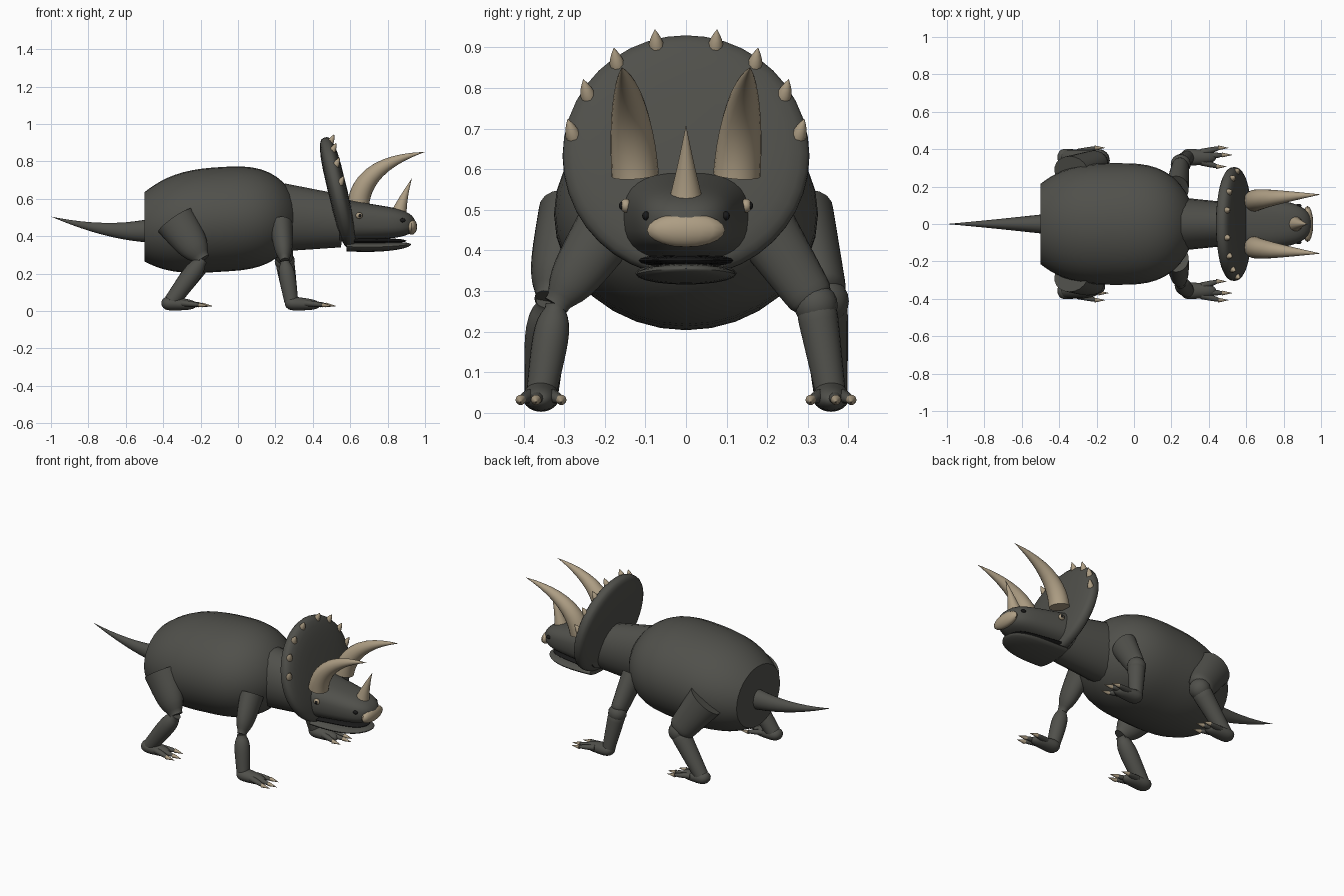
import bpy, bmesh, math
from mathutils import Vector

if "Cube" in bpy.data.objects:
    bpy.data.objects.remove(bpy.data.objects["Cube"])


def material(name, rgb):
    m = bpy.data.materials.new(name)
    m.use_nodes = True
    m.diffuse_color = (*rgb, 1)
    for node in m.node_tree.nodes:
        if node.type == 'BSDF_PRINCIPLED':
            node.inputs["Base Color"].default_value = (*rgb, 1)
    return m


HIDE = material("dark hide", (.08, .08, .07))
HORN = material("tan horn", (.42, .34, .23))
BLACK = material("near black", (.01, .01, .01))
X, Y, Z = Vector((1, 0, 0)), Vector((0, 1, 0)), Vector((0, 0, 1))


def finish(name, bm, mat):
    bmesh.ops.recalc_face_normals(bm, faces=bm.faces)
    mesh = bpy.data.meshes.new(name)
    bm.to_mesh(mesh)
    bm.free()
    mesh.materials.append(mat)
    ob = bpy.data.objects.new(name, mesh)
    bpy.context.collection.objects.link(ob)
    bpy.ops.object.select_all(action='DESELECT')
    ob.select_set(True)
    bpy.context.view_layer.objects.active = ob
    bpy.ops.object.shade_smooth_by_angle(angle=math.radians(40))


def bezier(points, t):
    while len(points) > 1:
        points = [a.lerp(b, t) for a, b in zip(points, points[1:])]
    return points[0]


def signed_power(value, power):
    return math.copysign(abs(value) ** power, value)


def tube(name, path, width, height, shape, mat=HIDE, axis=None, sides=20, steps=14, square=1):
    """Sweep an oval along a Bezier path; shape(t) scales it from start to end."""
    path = [Vector(p) for p in path]
    bm = bmesh.new()
    rings = []
    for i in range(steps + 1):
        t = (1 - math.cos(math.pi * i / steps)) / 2
        centre = bezier(path, t)
        ahead = bezier(path[1:], t) - bezier(path[:-1], t)
        up = (axis or ahead).cross(Y).normalized()
        across = up.cross(axis or ahead).normalized()
        scale = max(shape(t), .01)
        ring = []
        for k in range(sides):
            angle = math.tau * k / sides
            a = signed_power(math.cos(angle), square) * width * scale
            b = signed_power(math.sin(angle), square) * height * scale
            ring.append(bm.verts.new(centre + across * a + up * b))
        rings.append(ring)
    for low, high in zip(rings, rings[1:]):
        for k in range(sides):
            bm.faces.new((low[k - 1], low[k], high[k], high[k - 1]))
    bm.faces.new(rings[0])
    bm.faces.new(rings[-1])
    finish(name, bm, mat)


def ball(name, centre, size, mat):
    bm = bmesh.new()
    bmesh.ops.create_uvsphere(bm, u_segments=16, v_segments=10, radius=1)
    bmesh.ops.scale(bm, vec=size, verts=bm.verts)
    bmesh.ops.translate(bm, vec=centre, verts=bm.verts)
    finish(name, bm, mat)


# Shape rules along a tube
def cone(t):
    return 1 - t


def horn_taper(t):
    return 1 - t ** 1.8


def barrel(t):
    back, front = max(1 - 2 * t, 0), max(2 * t - 1, 0)
    return (1 - .34 * back ** 3) * (1 - front ** 3) ** .6


def blunt(taper, power):
    return lambda t: (1 - taper * t) * math.sqrt(max(1 - t ** power, 0))


def lens(power, root):
    return lambda t: max(1 - abs(2 * t - 1) ** power, 0) ** root


# Barrel body, neck and tail
tube("body", [(-.5, 0, .45), (-.085, 0, .505), (.33, 0, .5)], .325, .28, barrel,
     axis=X, sides=32, steps=24)
tube("neck", [(.24, 0, .5), (.56, 0, .48)], .11, .14, lambda t: 1 + .3 * cone(t))
tube("tail", [(-.46, 0, .43), (-.7, 0, .41), (-1, 0, .505)], .055, .065, cone)

# Tilted neck frill
tilt = Vector((.97, 0, .23))
rise = tilt.cross(Y)
hub = Vector((.535, 0, .632))
tube("frill", [hub - tilt * .052, hub + tilt * .052], .304, .304, lens(3, .3), sides=40)

# Head, jaw, beak and nose horn
tube("head", [(.54, 0, .485), (.95, 0, .465)], .165, .115, blunt(.4, 9),
     axis=X, sides=32, steps=20, square=.75)
tube("lower_jaw", [(.58, 0, .345), (.75, 0, .335), (.925, 0, .355)], .124, .026, blunt(0, 4), axis=X)
tube("mouth", [(.6, 0, .375), (.9, 0, .375)], .12, .018, blunt(.4, 9), BLACK)
ball("beak_plate", (.928, 0, .45), (.03, .096, .042), HORN)
tube("nose_horn", [(.86, 0, .52), (.88, 0, .6), (.93, 0, .71)], .043, .043, cone, HORN)


def limb(name, hip, knee, ankle, width, height, ankle_size, pinched):
    # Both halves end at the knee, either narrowed to a waist or filled by a ball
    power = 5 if pinched else 30
    upper, lower = blunt(.3, power), blunt(-.4, power)
    tube(f"{name}_upper_leg", [hip, knee], width, height, lambda t: max(upper(t), .4))
    tube(f"{name}_lower_leg", [ankle, knee], ankle_size, ankle_size, lambda t: max(lower(t), .7))
    if not pinched:
        ball(f"{name}_knee", knee, Vector((1, 1, 1)) * ankle_size * 1.45, HIDE)


def foot(name, heel, side):
    # Flattened foot with three clawed toes
    tube(f"{name}_foot", [heel, heel + X * .19 - Z * .01], .052, .042,
         lambda t: lens(4, .5)(t) * (1 - .4 * t), axis=X)
    for toe, spread, reach in (("outer", .05, .21), ("middle", .012, .23), ("inner", -.05, .2)):
        out = Y * side * spread
        root = heel + X * .11 + out / 2
        end = heel + X * reach + out - Z * .01
        tube(f"{name}_{toe}_toe", [root, end], .02, .018, blunt(.4, 9), sides=12, steps=6)
        tube(f"{name}_{toe}_claw", [end - X * .01, end + X * .048 - Z * .006],
             .013, .013, cone, HORN, sides=10, steps=4)


for side, tag in ((1, "left"), (-1, "right")):
    def at(x, y, z):
        return Vector((x, side * y, z))

    # Brow horns, eyes and nostrils
    tube(f"{tag}_brow_horn", [at(.645, .125, .585), at(.68, .14, .79), at(1, .158, .85)],
         .058, .058, horn_taper, HORN)
    ball(f"{tag}_eye", at(.648, .148, .51), (.019, .014, .017), HORN)
    ball(f"{tag}_pupil", at(.652, .157, .51), (.009, .008, .01), BLACK)
    ball(f"{tag}_nostril", at(.88, .098, .485), (.016, .01, .011), BLACK)

    # Spikes spaced around the frill rim
    for i in range(4):
        angle = math.radians(15 + 22 * i)
        out = Y * side * math.sin(angle)
        base = hub + (out + rise * math.cos(angle)) * .28 + tilt * .02
        tip = base + X * .022 + Z * .045 + out * .015
        tube(f"{tag}_frill_spike_{i + 1}", [base, tip], .019, .019, horn_taper, HORN,
             sides=10, steps=6)

    # Legs: the right knees are pinched, the left ones are full
    limb(f"{tag}_front", at(.23, .19, .46), at(.25, .32, .265), at(.285, .356, .05),
         .08, .063, .037, side < 0)
    limb(f"{tag}_hind", at(-.335, .28, .485), at(-.19, .34, .275), at(-.355, .356, .05),
         .085, .11, .042, side < 0)
    foot(f"{tag}_front", at(.25, .357, .042), side)
    foot(f"{tag}_hind", at(-.41, .357, .042), side)
